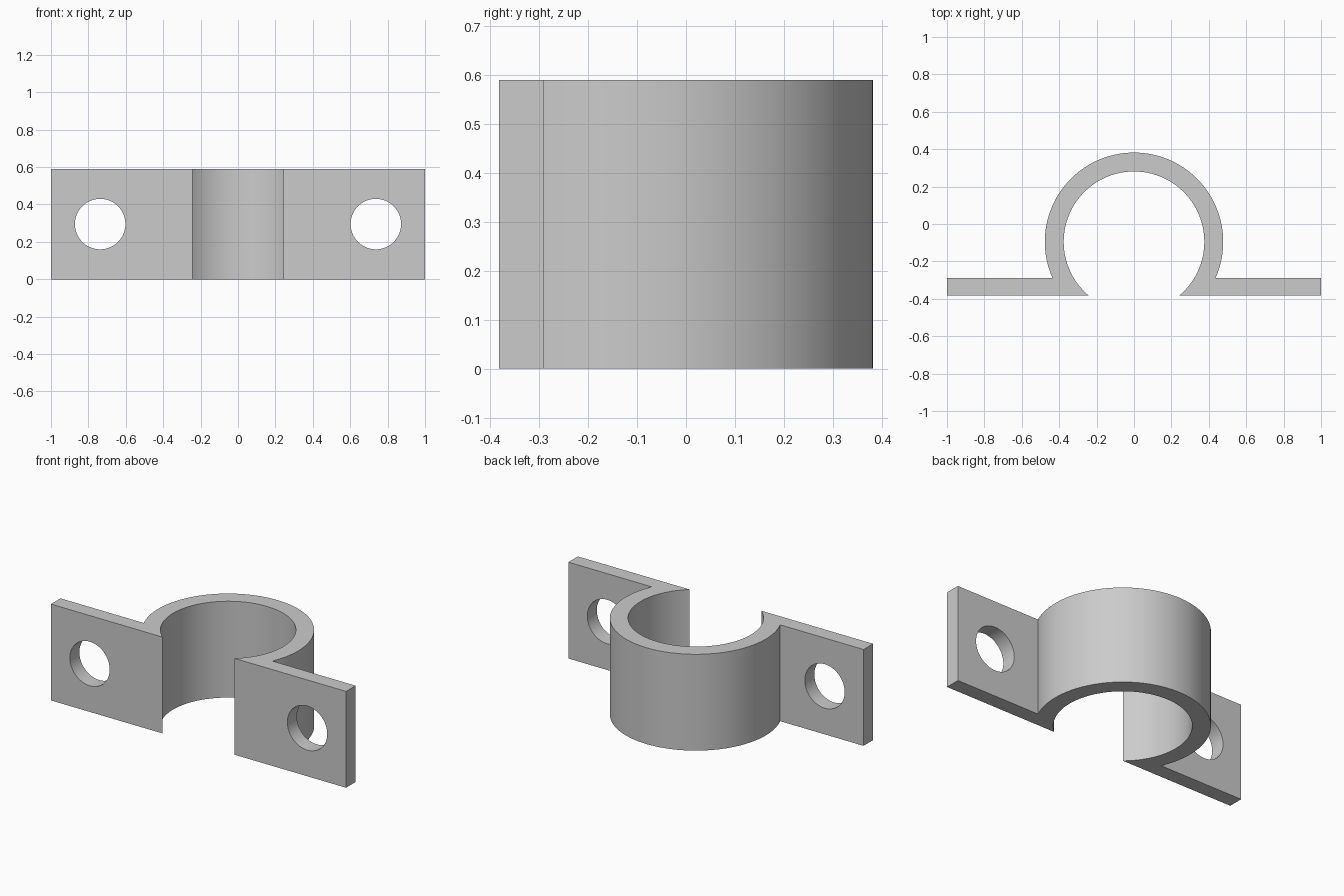
import bpy
import bmesh
from math import asin, cos, sin, pi, radians

HEIGHT = 0.59
CENTER_Y = -0.095           # axis of the round band
R_OUT, R_IN = 0.477, 0.376
FRONT_Y, BACK_Y = -0.382, -0.29   # faces of the flat tabs
HOLE_X, HOLE_R = 0.737, 0.135
STEPS = 72

if "Cube" in bpy.data.objects:
    bpy.data.objects.remove(bpy.data.objects["Cube"])

# Material
steel = bpy.data.materials.new("grey_steel")
steel.use_nodes = True
color = (0.6, 0.6, 0.6, 1)
steel.diffuse_color = color
steel.node_tree.nodes["Principled BSDF"].inputs["Base Color"].default_value = color


def arc(radius, end_y):
    """Arc over the top, from right to left, ending at the given y on both sides."""
    start = asin((end_y - CENTER_Y) / radius)
    sweep = pi - 2 * start
    angles = [start + sweep * i / STEPS for i in range(STEPS + 1)]
    return [(radius * cos(a), CENTER_Y + radius * sin(a)) for a in angles]


# Clamp body: one profile of band and tabs, extruded upwards
outline = [(1, FRONT_Y), (1, BACK_Y)] + arc(R_OUT, BACK_Y)
outline += [(-1, BACK_Y), (-1, FRONT_Y)] + arc(R_IN, FRONT_Y)[::-1]
bm = bmesh.new()
base = bm.faces.new([bm.verts.new((x, y, 0)) for x, y in outline])
top = bmesh.ops.extrude_face_region(bm, geom=[base])["geom"]
bmesh.ops.translate(bm, vec=(0, 0, HEIGHT),
                    verts=[v for v in top if isinstance(v, bmesh.types.BMVert)])
bmesh.ops.recalc_face_normals(bm, faces=bm.faces)
mesh = bpy.data.meshes.new("pipe_clamp")
bm.to_mesh(mesh)
bm.free()
mesh.materials.append(steel)
clamp = bpy.data.objects.new("pipe_clamp", mesh)
bpy.context.collection.objects.link(clamp)

# Screw holes through the tabs
for side in (-1, 1):
    bpy.ops.mesh.primitive_cylinder_add(
        vertices=64, radius=HOLE_R, depth=0.4, rotation=(pi / 2, 0, 0),
        location=(side * HOLE_X, (FRONT_Y + BACK_Y) / 2, HEIGHT / 2))
    cutter = bpy.context.object
    cutter.name = "hole_cutter"
    cutter.hide_render = True
    cutter.data.materials.append(steel)
    cut = clamp.modifiers.new("screw_hole", "BOOLEAN")
    cut.operation = "DIFFERENCE"
    cut.solver = "EXACT"
    cut.object = cutter
    bpy.context.view_layer.objects.active = clamp
    bpy.ops.object.modifier_apply(modifier=cut.name)
    bpy.data.objects.remove(cutter)

# Smooth curved walls, crisp edges
bpy.ops.object.select_all(action="DESELECT")
clamp.select_set(True)
bpy.context.view_layer.objects.active = clamp
bpy.ops.object.shade_smooth_by_angle(angle=radians(30))
